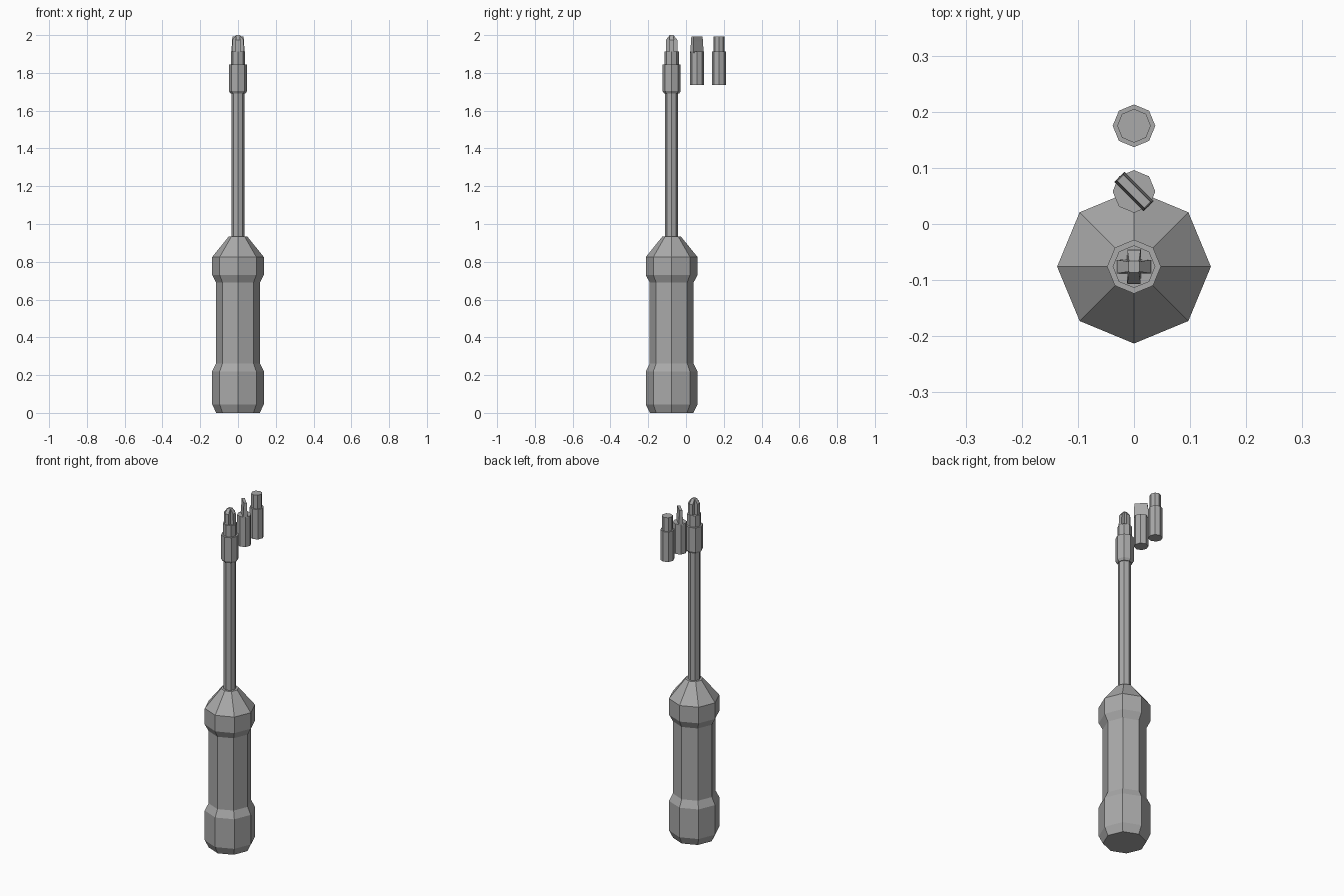
import bpy, bmesh
from math import cos, sin, pi

if "Cube" in bpy.data.objects:
    bpy.data.objects.remove(bpy.data.objects["Cube"])

dark = bpy.data.materials.new("dark_grey")
dark.diffuse_color = (.4, .4, .4, 1)
dark.use_nodes = True
dark.node_tree.nodes["Principled BSDF"].inputs["Base Color"].default_value = dark.diffuse_color


def loft(name, rings, y):
    """Skin a stack of (z, outline points) rings into a capped solid at depth y."""
    bm = bmesh.new()
    loops = [[bm.verts.new((px, py, z)) for px, py in pts] for z, pts in rings]
    n = len(loops[0])
    for a, b in zip(loops, loops[1:]):
        for i in range(n):
            j = (i + 1) % n
            bm.faces.new((a[i], a[j], b[j], b[i]))
    bm.faces.new(loops[0][::-1])
    bm.faces.new(loops[-1])
    bmesh.ops.recalc_face_normals(bm, faces=bm.faces)
    mesh = bpy.data.meshes.new(name)
    bm.to_mesh(mesh)
    bm.free()
    mesh.materials.append(dark)
    ob = bpy.data.objects.new(name, mesh)
    ob.location.y = y
    bpy.context.collection.objects.link(ob)
    return ob


def octagon(r):
    return [(r * cos(i * pi / 4), r * sin(i * pi / 4)) for i in range(8)]


def turned(name, profile, y):
    return loft(name, [(z, octagon(r)) for z, r in profile], y)


def cross(r, w, valley):
    """Four-winged outline: wing reach r, half width w, groove radius valley."""
    pts = []
    for k in range(4):
        c, s = cos(k * pi / 2), sin(k * pi / 2)
        for x, y in ((r, -w), (r, w), (valley * cos(pi / 4), valley * sin(pi / 4))):
            pts.append((x * c - y * s, x * s + y * c))
    return pts


def blade(length, thick):
    """Rectangle outline turned 45 degrees."""
    c = cos(pi / 4)
    return [((u + v) * c, (v - u) * c) for u, v in
            ((-length, -thick), (length, -thick), (length, thick), (-length, thick))]


Y = -0.076         # driver axis
Y_FLAT = 0.058     # flat bit axis
Y_OCTAGON = 0.175  # eight-sided bit axis

# Handle with raised grip ends and tapered nose
turned("handle", [(0, .115), (.045, .137), (.22, .137), (.262, .116), (.69, .116),
                  (.73, .137), (.825, .137), (.935, .048)], Y)

# Shaft and bit holder
turned("shaft", [(.92, .034), (1.70, .034)], Y)
turned("bit_holder", [(1.69, .039), (1.703, .048), (1.845, .048)], Y)

# Fitted cross-head bit
turned("cross_bit_body", [(1.83, .038), (1.912, .038)], Y)
loft("cross_bit_tip", [(1.905, cross(.031, .012, .018)),
                       (1.975, cross(.030, .012, .013)),
                       (2.0, cross(.010, .009, .0125))], Y)

# Spare flat bit
turned("flat_bit_body", [(1.735, .038), (1.912, .038)], Y_FLAT)
loft("flat_bit_tip", [(1.905, blade(.037, .013)),
                      (1.965, blade(.036, .009)),
                      (1.993, blade(.034, .008))], Y_FLAT)

# Spare eight-sided bit
turned("octagonal_bit_body", [(1.735, .038), (1.912, .038)], Y_OCTAGON)
turned("octagonal_bit_tip", [(1.905, .030), (1.993, .030)], Y_OCTAGON)
